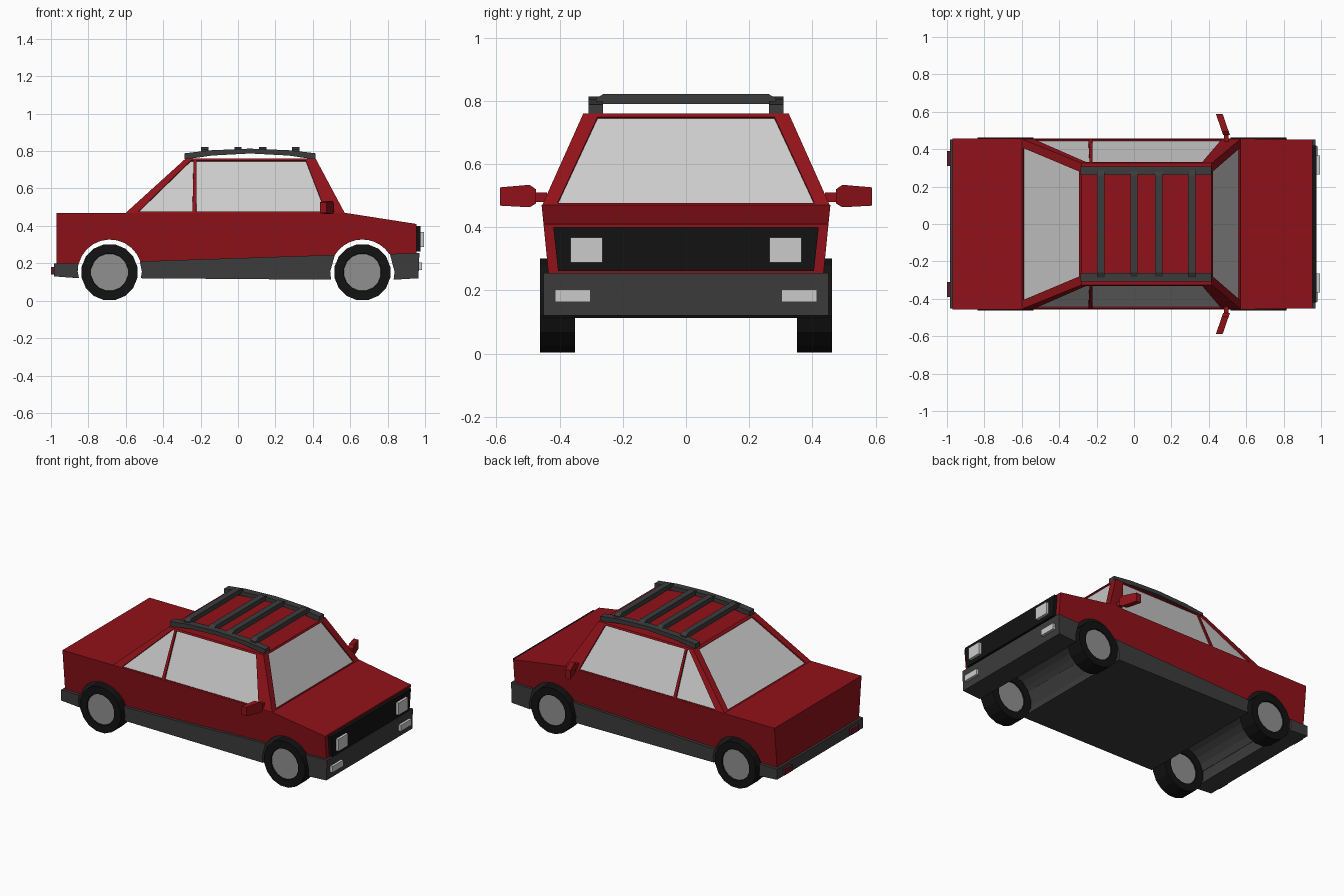
import bpy, bmesh, math
from mathutils import Vector, Matrix

if "Cube" in bpy.data.objects:
    bpy.data.objects.remove(bpy.data.objects["Cube"])


def material(name, rgb):
    m = bpy.data.materials.new(name)
    m.diffuse_color = (*rgb, 1)
    m.use_nodes = True
    m.node_tree.nodes["Principled BSDF"].inputs["Base Color"].default_value = m.diffuse_color
    return m


RED = material("red_paint", (0.28, 0.006, 0.01))
DARK = material("dark_plastic", (0.045, 0.045, 0.045))
BLACK = material("black_rubber", (0.006, 0.006, 0.006))
HUB = material("hub_grey", (0.28, 0.28, 0.28))
GLASS = material("window_grey", (0.65, 0.65, 0.65))
LAMP = material("rear_lamp_red", (0.12, 0.01, 0.02))


def finish(name, bm, *mats):
    me = bpy.data.meshes.new(name)
    bm.to_mesh(me)
    bm.free()
    for m in mats:
        me.materials.append(m)
    ob = bpy.data.objects.new(name, me)
    bpy.context.collection.objects.link(ob)
    return ob


def prism(name, pts, y0, y1, *mats, pick=None):
    """Side profile (x, z) spanned between y0 and y1, which are functions of z."""
    bm = bmesh.new()
    a = [bm.verts.new((x, y0(z), z)) for x, z in pts]
    b = [bm.verts.new((x, y1(z), z)) for x, z in pts]
    bm.faces.new(a)
    bm.faces.new(b[::-1])
    for i in range(len(pts)):
        j = (i + 1) % len(pts)
        f = bm.faces.new((a[j], a[i], b[i], b[j]))
        if pick and pick(f.calc_center_median()):
            f.material_index = 1
    bmesh.ops.recalc_face_normals(bm, faces=bm.faces)
    return finish(name, bm, *mats)


def hull(name, pts, mat):
    bm = bmesh.new()
    for p in pts:
        bm.verts.new(p)
    bmesh.ops.convex_hull(bm, input=bm.verts)
    bmesh.ops.dissolve_limit(bm, angle_limit=0.01, verts=bm.verts, edges=bm.edges)
    return finish(name, bm, mat)


def box(name, xs, ys, zs, mat):
    return hull(name, [(x, y, z) for x in xs for y in ys for z in zs], mat)


# Lower body with two wheel arches cut right through
REAR_X, FRONT_X, AXLE_Z, ARCH_R = -0.685, 0.665, 0.155, 0.172


def arch(cx, z_start, z_end):
    a0 = math.pi - math.asin((z_start - AXLE_Z) / ARCH_R)
    a1 = math.asin((z_end - AXLE_Z) / ARCH_R)
    return [(cx + ARCH_R * math.cos(a0 + (a1 - a0) * i / 10),
             AXLE_Z + ARCH_R * math.sin(a0 + (a1 - a0) * i / 10)) for i in range(11)]


def in_arch(c):
    return any(math.hypot(c.x - x, c.z - AXLE_Z) < ARCH_R for x in (REAR_X, FRONT_X))


def half(z):
    return 0.43 + 0.1 * (z - 0.2)


profile = ([(-0.97, 0.2)] + arch(REAR_X, 0.2, 0.21) + arch(FRONT_X, 0.245, 0.25)
           + [(0.955, 0.25), (0.955, 0.41), (0.57, 0.47), (-0.97, 0.47)])
prism("body", profile, lambda z: -half(z), half, RED, DARK, pick=in_arch)

# Dark sill and bumpers
lower = {
    "floor_and_sills": [(-0.525, 0.21), (-0.514, 0.155), (-0.52, 0.12), (0.498, 0.112),
                        (0.493, 0.155), (0.518, 0.245)],
    "front_bumper": [(0.812, 0.25), (0.837, 0.155), (0.832, 0.112), (0.965, 0.12), (0.97, 0.255)],
    "rear_bumper": [(-0.853, 0.2), (-0.857, 0.155), (-0.85, 0.12), (-0.985, 0.13), (-0.985, 0.2)],
}
for name, pts in lower.items():
    prism(name, pts, lambda z: -0.451, lambda z: 0.451, DARK)

# Cabin: four sloping walls, each divided into a frame and recessed panes
bm = bmesh.new()
B = [Vector(p) for p in ((-0.6, -0.455, 0.47), (0.57, -0.455, 0.47), (0.57, 0.455, 0.47), (-0.6, 0.455, 0.47))]
T = [Vector(p) for p in ((-0.28, -0.325, 0.76), (0.415, -0.325, 0.76), (0.415, 0.325, 0.76), (-0.28, 0.325, 0.76))]
side_b, side_t = [0, 0.052, 0.305, 0.322, 0.915, 1], [0, 0.055, 0.062, 0.082, 0.92, 1]
end_b, end_t = [0, 0.05, 0.95, 1], [0, 0.077, 0.923, 1]


def flip(u):
    return [1 - k for k in reversed(u)]


walls = [(side_b, side_t), (end_b, end_t), (flip(side_b), flip(side_t)), (end_b, end_t)]
panes = []
for i, (ub, ut) in enumerate(walls):
    j = (i + 1) % 4
    grid = [[bm.verts.new(B[i].lerp(B[j], p).lerp(T[i].lerp(T[j], q), v)) for p, q in zip(ub, ut)]
            for v in (0, 0.02, 0.96, 1)]
    for r in range(3):
        for c in range(len(ub) - 1):
            f = bm.faces.new((grid[r][c], grid[r][c + 1], grid[r + 1][c + 1], grid[r + 1][c]))
            if r == 1 and c % 2:
                panes.append(f)
bm.faces.new([bm.verts.new(p) for p in T])
bm.normal_update()
bmesh.ops.inset_individual(bm, faces=panes, thickness=0.001, depth=-0.008)
for f in panes:
    f.material_index = 1
finish("cabin", bm, RED, GLASS)

# Wheels: low-poly tyres with inset hubs on both faces
for x, end in ((REAR_X - 0.002, "rear"), (FRONT_X, "front")):
    for s, side in ((-1, "right"), (1, "left")):
        bm = bmesh.new()
        bmesh.ops.create_cone(bm, cap_ends=True, segments=16, radius1=0.152, radius2=0.152, depth=0.11,
                              matrix=Matrix.Translation((x, s * 0.407, 0.152)) @ Matrix.Rotation(math.pi / 2, 4, 'X')
                              @ Matrix.Rotation(math.pi / 16, 4, 'Z'))
        caps = [f for f in bm.faces if len(f.verts) > 4]
        for f in bm.faces:
            f.material_index = 0
        bmesh.ops.inset_individual(bm, faces=caps, thickness=0.05, depth=0)
        bmesh.ops.inset_individual(bm, faces=caps, thickness=0.002, depth=-0.008)
        for f in caps:
            f.material_index = 1
        finish(f"{end}_{side}_wheel", bm, BLACK, HUB)

# Grille
hull("grille", [(x, s * y, z) for x in (0.95, 0.977) for s in (-1, 1) for y, z in ((0.42, 0.4), (0.405, 0.262))], BLACK)

# Lamps, mirrors and roof rails on both sides
rail = [(-0.285, 0.788), (-0.15, 0.804), (0.065, 0.813), (0.28, 0.804), (0.415, 0.788), (0.415, 0.757),
        (0.38, 0.76), (0.27, 0.776), (0.065, 0.787), (-0.14, 0.776), (-0.25, 0.76), (-0.285, 0.757)]
for s, side in ((-1, "right"), (1, "left")):
    box(side + "_headlight", (0.96, 0.995), (s * 0.265, s * 0.365), (0.288, 0.368), GLASS)
    box(side + "_fog_light", (0.95, 0.985), (s * 0.302, s * 0.415), (0.163, 0.203), GLASS)
    box(side + "_rear_lamp", (-1.0, -0.97), (s * 0.31, s * 0.39), (0.14, 0.18), LAMP)
    box(side + "_mirror_stalk", (0.48, 0.505), (s * 0.44, s * 0.485), (0.48, 0.51), RED)
    hull(side + "_mirror", [(x + dx, s * y, z) for x, y, zs in ((0.495, 0.475, (0.475, 0.52)),
         (0.488, 0.495, (0.463, 0.534)), (0.456, 0.588, (0.468, 0.526))) for dx in (-0.018, 0.018) for z in zs], RED)
    prism(side + "_roof_rail", rail, lambda z: s * 0.262, lambda z: s * 0.308, DARK)

# Roof rack crossbars with sloped ends
for i, x in enumerate((-0.178, 0.0, 0.132, 0.31)):
    hull(f"crossbar_{i + 1}", [(x + dx, s * y, z) for dx in (-0.02, 0.02) for s in (-1, 1)
         for y, z in ((0.26, 0.822), (0.285, 0.808), (0.285, 0.79), (0.255, 0.798))], DARK)
